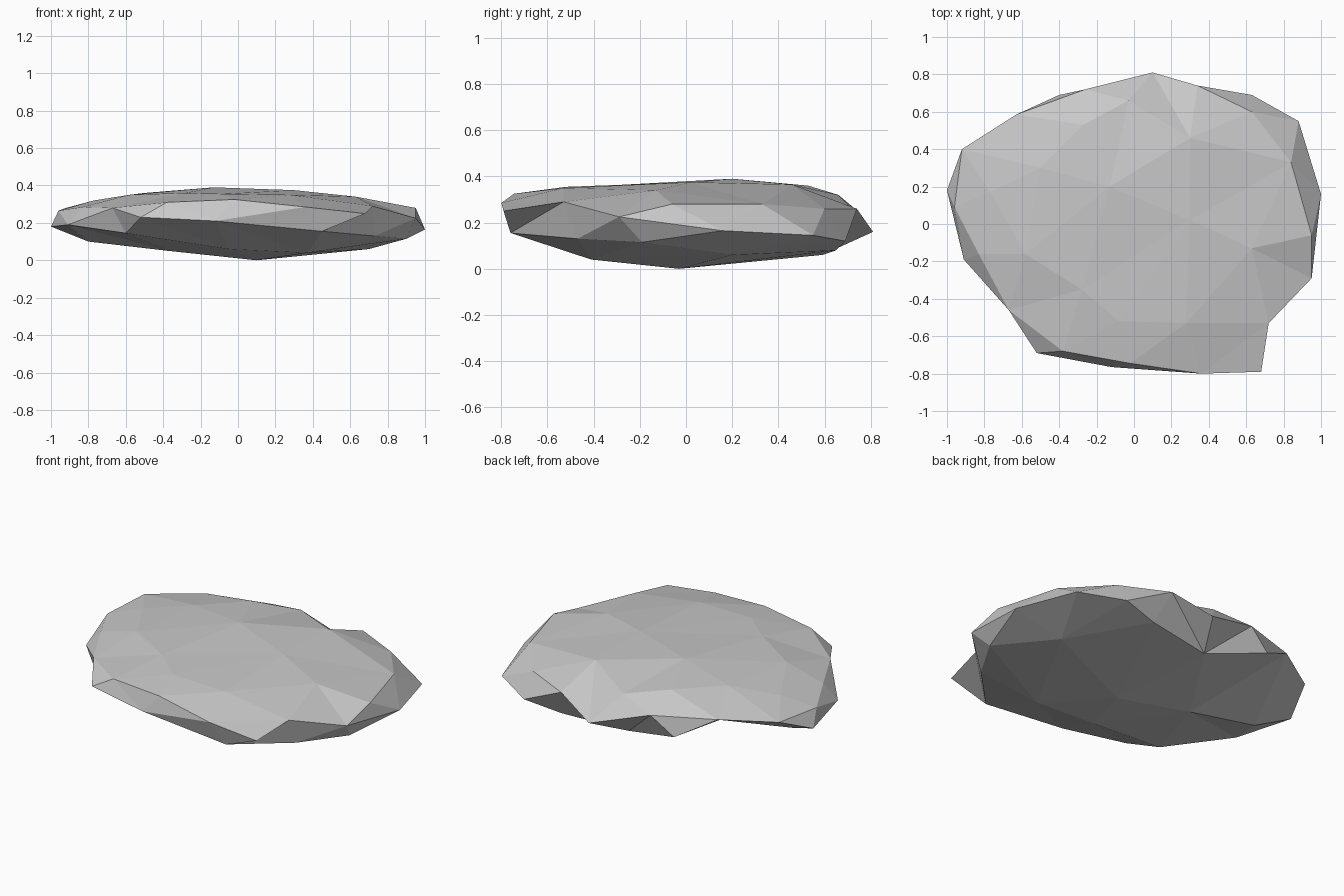
import bpy
import bmesh
from mathutils import Vector
from mathutils.geometry import delaunay_2d_cdt

default_cube = bpy.data.objects.get("Cube")
if default_cube:
    bpy.data.objects.remove(default_cube, do_unlink=True)

# Widest outline of the stone, running around its edge
rim = [(.1, .81, .16), (.34, .74, .26), (.63, .69, .12), (.88, .55, .145),
       (1, .16, .165), (.95, -.29, .225), (.72, -.53, .29), (.68, -.79, .25),
       (.36, -.8, .285), (-.12, -.765, .21), (-.52, -.69, .23), (-.67, -.46, .28),
       (-.91, -.19, .19), (-1, .18, .18), (-.92, .4, .28), (-.63, .585, .29),
       (-.4, .69, .16), (-.26, .72, .27)]

# Corners of the gently domed upper side
crown = [(-.13, .2, .39), (.3, .02, .375), (.3, .46, .365), (-.27, .53, .36),
         (-.03, .66, .32), (-.5, .3, .36), (-.77, .17, .32), (-.58, -.16, .35),
         (-.28, -.35, .36), (-.08, -.52, .355), (.28, -.53, .35),
         (.63, -.13, .34), (.84, .33, .28), (.63, .6, .26), (.95, -.06, .28),
         (-.02, -.745, .325), (-.38, -.68, .31), (-.96, .09, .265),
         (-.83, -.16, .285)]

# Corners of the shallow keel underneath
keel = [(.1, -.03, 0), (.7, .2, .06), (.37, -.41, .04), (-.05, -.41, .06),
        (.73, -.47, .13), (.9, -.19, .115), (.45, -.76, .155),
        (-.6, -.49, .145), (-.8, .1, .1), (-.37, .05, .05), (.4, .65, .08),
        (-.02, .59, .06)]

# Ridges where the bevelled edge meets each side
crown_ridges = [[rim[1], crown[13], crown[12], crown[14], rim[5]],
                [rim[8], crown[15], crown[16], rim[11], crown[18], crown[17],
                 rim[14], rim[15], rim[17]],
                [crown[15], crown[9], crown[16]]]
keel_ridges = [[rim[12], keel[7], rim[10]],
               [rim[9], keel[6], keel[4], keel[5], rim[4]],
               [keel[6], rim[7]],
               [rim[17], keel[11], rim[0]],
               [rim[1], keel[10], rim[2]]]


def add_skin(bm, border, inner, ridges):
    """Triangulate one side of the stone inside its border."""
    corners = border + inner
    points = [Vector(p) for p in corners]
    flat = [p.to_2d() for p in points]
    creases = [(corners.index(a), corners.index(b))
               for ridge in ridges for a, b in zip(ridge, ridge[1:])]
    outline = list(range(len(border)))
    result = delaunay_2d_cdt(flat, creases, [outline], 1, 1e-5)
    verts = [bm.verts.new(points[source[0]]) for source in result[3]]
    for triangle in result[2]:
        bm.faces.new([verts[i] for i in triangle])


# Grey stone colour
stone_grey = bpy.data.materials.new("stone grey")
stone_grey.use_nodes = True
colour = (.58, .58, .58, 1)
stone_grey.diffuse_color = colour
for node in stone_grey.node_tree.nodes:
    if node.type == 'BSDF_PRINCIPLED':
        node.inputs["Base Color"].default_value = colour

# Join the upper and lower skins along the rim into one faceted stone
bm = bmesh.new()
add_skin(bm, rim, crown, crown_ridges)
add_skin(bm, rim, keel, keel_ridges)
bmesh.ops.remove_doubles(bm, verts=bm.verts, dist=1e-4)
bmesh.ops.recalc_face_normals(bm, faces=bm.faces)
mesh = bpy.data.meshes.new("flat_stone")
bm.to_mesh(mesh)
bm.free()
mesh.materials.append(stone_grey)
flat_stone = bpy.data.objects.new("flat_stone", mesh)
bpy.context.collection.objects.link(flat_stone)
